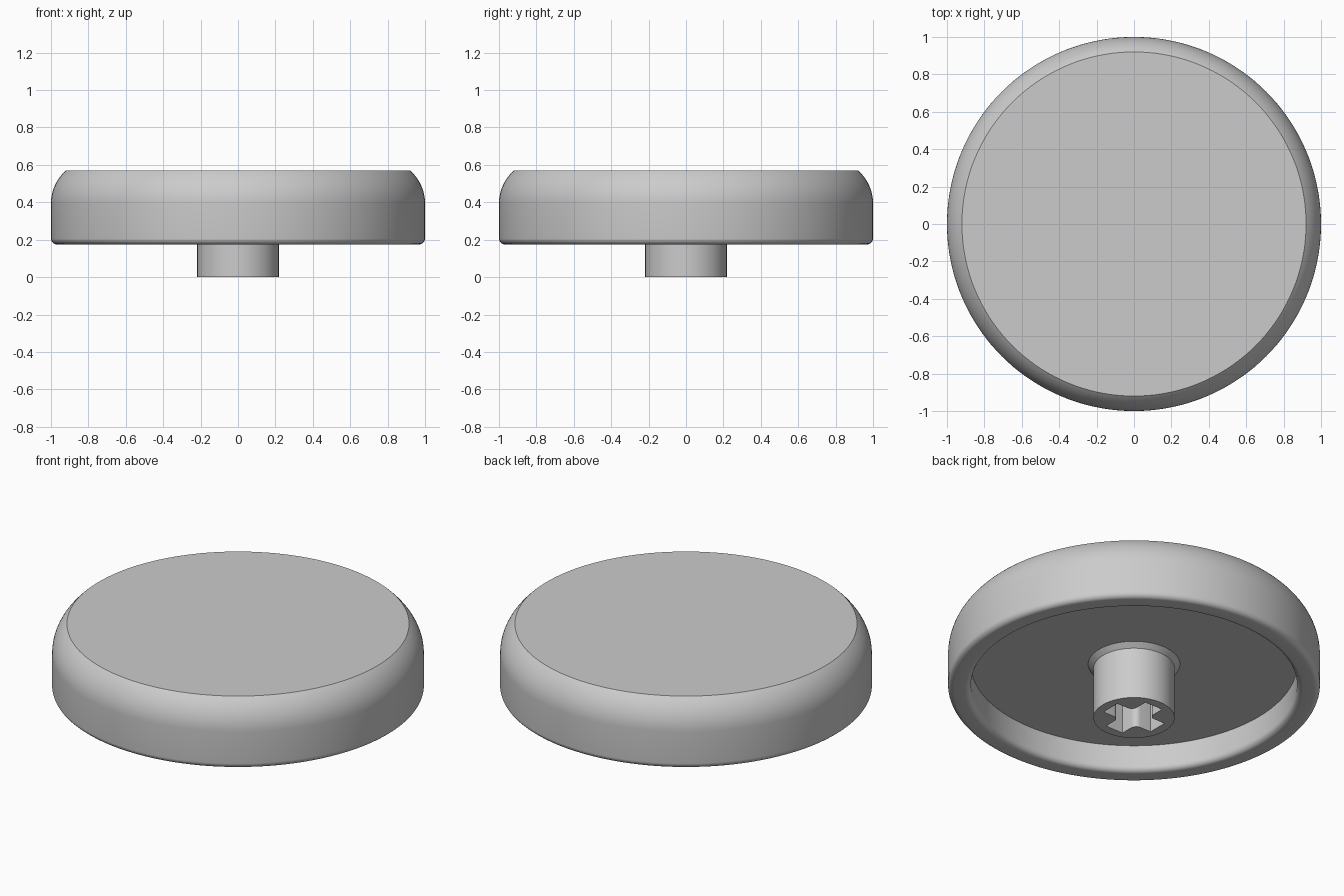
import bpy
import bmesh
from math import sin, cos, pi, asin, radians

SEGMENTS = 144

old = bpy.data.objects.get("Cube")
if old:
    bpy.data.objects.remove(old, do_unlink=True)

grey = bpy.data.materials.new("plain_grey")
grey.use_nodes = True
grey.diffuse_color = (0.6, 0.6, 0.6, 1)
grey.node_tree.nodes["Principled BSDF"].inputs["Base Color"].default_value = (0.6, 0.6, 0.6, 1)


def arc(cx, cy, radius, start, end, steps):
    """Points along a circular arc, angles in radians."""
    angles = [start + (end - start) * i / steps for i in range(steps + 1)]
    return [(cx + radius * cos(a), cy + radius * sin(a)) for a in angles]


def lathe(bm, profile):
    """Turn (radius, z) points about z; return the rings of vertices."""
    turns = [2 * pi * i / SEGMENTS for i in range(SEGMENTS)]
    rings = [[bm.verts.new((r * cos(a), r * sin(a), z)) for a in turns] for r, z in profile]
    for low, high in zip(rings, rings[1:]):
        for i in range(SEGMENTS):
            j = (i + 1) % SEGMENTS
            bm.faces.new((low[i], low[j], high[j], high[i]))
    return rings


def finish(bm, name):
    mesh = bpy.data.meshes.new(name)
    bm.to_mesh(mesh)
    bm.free()
    mesh.materials.append(grey)
    obj = bpy.data.objects.new(name, mesh)
    bpy.context.collection.objects.link(obj)
    bpy.ops.object.select_all(action='DESELECT')
    obj.select_set(True)
    bpy.context.view_layer.objects.active = obj
    bpy.ops.object.shade_smooth_by_angle(angle=radians(30))
    return obj


# Shared heights and radii
top_z, ceiling_z, rim_z = 0.57, 0.332, 0.175
inner_r, flare_r, stem_r = 0.877, 0.247, 0.218

# Round cap: hollow underside, rounded rim, curved shoulder, flat top
fillet = 0.032
shoulder_z, shoulder_r = 0.393, 0.236
profile = [(flare_r, ceiling_z), (inner_r, ceiling_z)]
profile += arc(inner_r + fillet, rim_z + fillet, fillet, pi, 1.5 * pi, 8)
profile += arc(1 - fillet, rim_z + fillet, fillet, 1.5 * pi, 2 * pi, 8)
profile += arc(1 - shoulder_r, shoulder_z, shoulder_r, 0,
               asin((top_z - shoulder_z) / shoulder_r), 16)
bm = bmesh.new()
rings = lathe(bm, profile)
bm.faces.new(rings[-1])
finish(bm, "round_cap")

# Stem with a chamfered root
bm = bmesh.new()
rings = lathe(bm, [(stem_r, 0), (stem_r, ceiling_z - 0.026), (flare_r, ceiling_z)])

# Cross-shaped socket in the stem, with rounded inner corners
arm, half, corner, depth = 0.165, 0.058, 0.035, 0.3
quarter = [(arm, -half), (arm, half)]
quarter += arc(half + corner, half + corner, corner, 1.5 * pi, pi, 6)
outline = []
for _ in range(4):
    outline += quarter
    quarter = [(-y, x) for x, y in quarter]
mouth = [bm.verts.new((x, y, 0)) for x, y in outline]
floor = [bm.verts.new((x, y, depth)) for x, y in outline]
count = len(outline)
for i in range(count):
    j = (i + 1) % count
    bm.faces.new((mouth[j], mouth[i], floor[i], floor[j]))
bm.faces.new(floor[::-1])

# Stem end face around the socket
edges = [bm.edges.get((loop[i - 1], loop[i])) for loop in (rings[0], mouth) for i in range(len(loop))]
bmesh.ops.triangle_fill(bm, edges=edges, use_beauty=True, normal=(0, 0, -1))
finish(bm, "stem")
